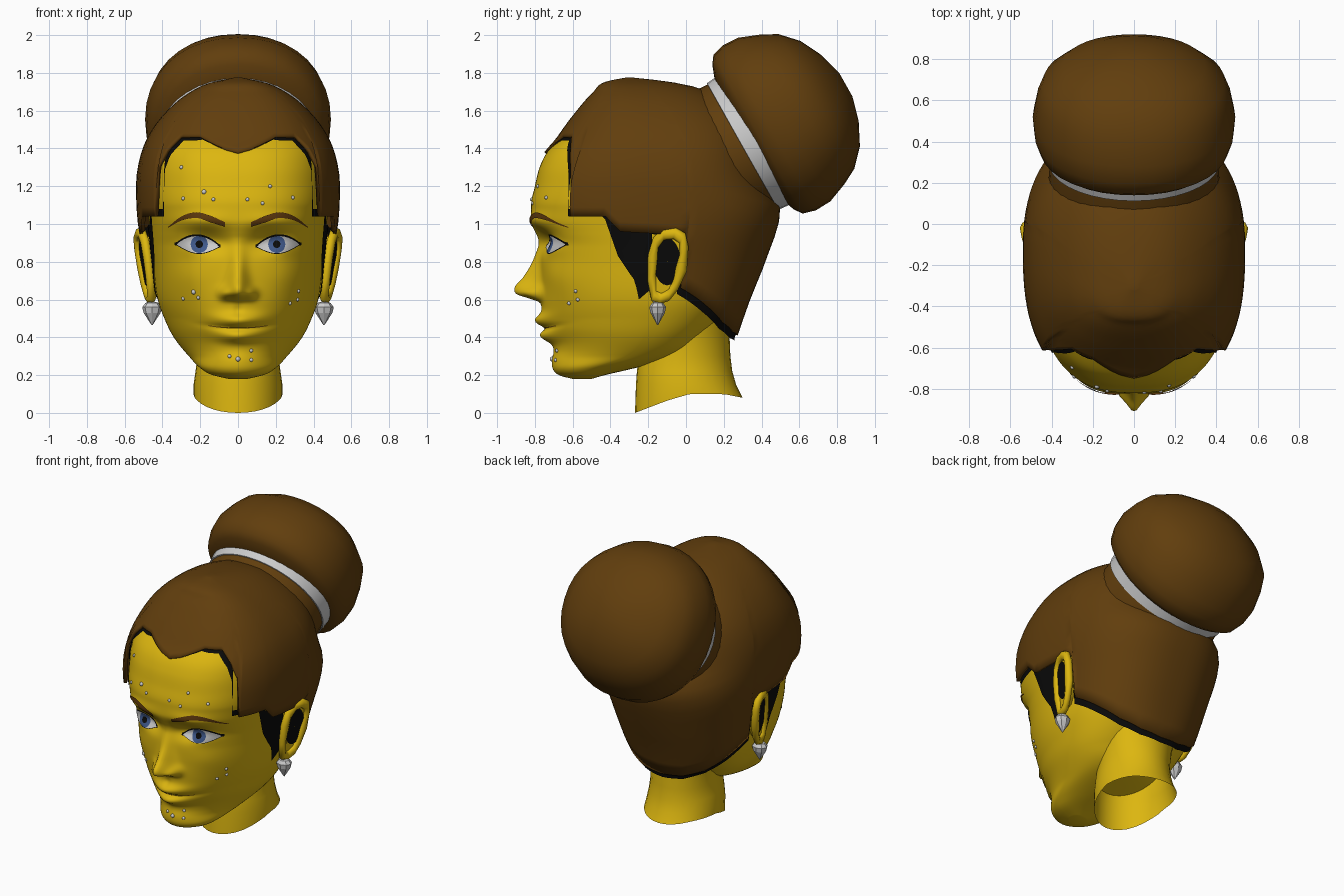
import bpy, bmesh
from math import sin, cos, pi, radians, exp, copysign
from mathutils import Vector
from mathutils.bvhtree import BVHTree

if "Cube" in bpy.data.objects:
    bpy.data.objects.remove(bpy.data.objects["Cube"])

COLORS = {"skin": (.72, .47, .005), "hair": (.12, .048, .004), "black": (.003, .003, .003),
          "white": (.8, .8, .8), "blue": (.05, .10, .26), "brow": (.11, .04, .004), "mouth": (.2, .1, .004)}
MATS = {}
for key, c in COLORS.items():
    MATS[key] = bpy.data.materials.new(key)
    MATS[key].diffuse_color = (*c, 1)


def smooth(tab, x):
    """Monotone cubic through (x, value) pairs."""
    if x <= tab[0][0]: return tab[0][1]
    if x >= tab[-1][0]: return tab[-1][1]
    i = max(k for k in range(len(tab) - 1) if tab[k][0] <= x)
    sec = [(b[1] - a[1]) / (b[0] - a[0]) for a, b in zip(tab, tab[1:])]

    def slope(k):
        if k == 0 or k == len(sec): return sec[min(k, len(sec) - 1)]
        a, b = sec[k - 1], sec[k]
        return 0 if a * b <= 0 else copysign(min(abs(a + b) / 2, 3 * abs(a), 3 * abs(b)), a)
    h = tab[i + 1][0] - tab[i][0]
    t = (x - tab[i][0]) / h
    return ((2*t**3 - 3*t*t + 1) * tab[i][1] + (3*t*t - 2*t**3) * tab[i + 1][1]
            + h * ((t**3 - 2*t*t + t) * slope(i) + (t**3 - t*t) * slope(i + 1)))


def linear(tab, x):
    for a, b in zip(tab, tab[1:]):
        if x <= b[0]: return a[1] + (b[1] - a[1]) * max(0, x - a[0]) / (b[0] - a[0])
    return tab[-1][1]


def grid(name, rows, mat=None, wrap=True, caps=(), wrap_rows=False, angle=50, face=None):
    """Mesh from rows of points; caps lists the row indices closed by a polygon."""
    bm = bmesh.new()
    vs = [[bm.verts.new(p) for p in r] for r in rows]
    n, m = len(rows[0]), len(rows)
    for i in range(m if wrap_rows else m - 1):
        for j in range(n if wrap else n - 1):
            a, b = vs[i], vs[(i + 1) % m]
            bm.faces.new((a[j], a[(j + 1) % n], b[(j + 1) % n], b[j]))
    for c in caps: bm.faces.new(vs[c])
    bmesh.ops.recalc_face_normals(bm, faces=bm.faces)
    if face and sum((f.normal.dot(face) * f.calc_area() for f in bm.faces)) < 0:
        bmesh.ops.reverse_faces(bm, faces=bm.faces)
    me = bpy.data.meshes.new(name)
    bm.to_mesh(me)
    tree = BVHTree.FromBMesh(bm)
    bm.free()
    ob = bpy.data.objects.new(name, me)
    bpy.context.collection.objects.link(ob)
    if mat: me.materials.append(MATS[mat])
    if angle:
        bpy.ops.object.select_all(action='DESELECT')
        ob.select_set(True)
        bpy.context.view_layer.objects.active = ob
        bpy.ops.object.shade_smooth_by_angle(angle=radians(angle))
    return ob, tree


# Horizontal section tables by height: front y, back y, half width, y of widest point
YC = [(.18, -.55), (.23, -.5), (.3, -.32), (.45, -.2), (.8, -.15), (1.2, -.12), (1.5, -.15), (1.78, -.3)]
HEAD = dict(
    f=[(.18, -.6), (.195, -.66), (.22, -.698), (.27, -.71), (.33, -.70), (.37, -.705), (.45, -.74), (.55, -.765),
       (.7, -.77), (.88, -.775), (.95, -.8), (1.02, -.82), (1.1, -.82), (1.2, -.8), (1.3, -.775), (1.38, -.735),
       (1.45, -.67), (1.5, -.61), (1.6, -.51), (1.7, -.37), (1.73, -.31)],
    b=[(.18, -.5), (.2, -.43), (.23, -.3), (.3, -.03), (.4, .1), (.6, .27), (.8, .36), (1.05, .44), (1.6, .1), (1.73, -.27)],
    w=[(.18, .05), (.2, .135), (.23, .19), (.3, .26), (.4, .34), (.5, .39), (.6, .425), (.8, .45), (1, .47),
       (1.2, .49), (1.4, .465), (1.6, .32), (1.7, .17), (1.73, .02)])
HAIR = dict(
    f=[(1, -.83), (1.2, -.82), (1.3, -.79), (1.38, -.75), (1.45, -.69), (1.5, -.655), (1.58, -.595), (1.7, -.49),
       (1.755, -.42), (1.775, -.32)],
    b=[(.4, .27), (.6, .34), (.8, .42), (1.08, .5), (1.2, .44), (1.7, .12), (1.755, -.1), (1.775, -.28)],
    w=[(.4, .36), (.5, .42), (.6, .45), (.8, .49), (1, .53), (1.2, .54), (1.4, .505), (1.5, .455), (1.6, .375),
       (1.7, .25), (1.75, .14), (1.775, .02)])


def section(t, z, T, grow=0):
    """Point on a head section; t = 0 is the front, pi the back."""
    yc, w = smooth(YC, z), smooth(T['w'], z) + grow
    c = cos(t)
    n = linear([(.2, 1.8), (.5, 1.9), (.8, 2.2), (1.1, 2.6)], z) if c > 0 else 2.4
    d = yc - smooth(T['f'], z) + grow if c > 0 else smooth(T['b'], z) - yc + grow
    return Vector((copysign(abs(sin(t)) ** (2 / n) * w, sin(t)), yc - copysign(abs(c) ** (2 / n) * d, c), z))


def bump(x, z, x0, z0, sx, sz):
    return exp(-((x - x0) / sx) ** 2 - ((z - z0) / sz) ** 2)


NOSE = [(.55, 0), (.585, .008), (.605, .06), (.63, .13), (.655, .14), (.72, .09), (.8, .042), (.93, 0)]
NOSE_W = [(.58, .06), (.64, .06), (.7, .05), (.8, .042), (.95, .045)]


def relief(x, z):
    """How far the face features stand out from the plain sections."""
    a = abs(x)
    d = smooth(NOSE, z) * exp(-(a / smooth(NOSE_W, z)) ** 2)
    d += .04 * bump(a, z, .07, .632, .03, .03)
    d -= .065 * bump(a, z, .17, .91, .12, .06)
    d += .03 * bump(a, z, .23, .885, .085, .05) + .015 * bump(a, z, .2, 1.02, .13, .04)
    m = z - .5 * a * a                      # lips curve up at the corners
    d += .048 * bump(a, m, 0, .488, .12, .036) + .052 * bump(a, m, 0, .405, .11, .034)
    d -= .018 * bump(a, m, 0, .448, .15, .013) + .008 * bump(a, z, 0, .54, .02, .03)
    d += .015 * bump(a, z, .27, .72, .1, .1)
    return d


# Head with face
ts = [-pi / 2 + pi * i / 120 for i in range(120)] + [pi / 2 + pi * i / 30 for i in range(30)]
rows = []
for z in [.18, .183, .187, .193, .2, .208] + [.217 + .0101 * i for i in range(150)]:
    row = []
    for t in ts:
        p = section(t, z, HEAD)
        if cos(t) > 0: p.y -= relief(p.x, z) * min(1, cos(t) * 3)
        row.append(p)
    rows.append(row)
head, TREE = grid("head", rows, "skin", caps=(0, -1), angle=80)

# Neck, open at the bottom with a sloping rim
rows = []
for f, b, w, z in [(-.27, .3, .235, None), (-.265, .265, .235, .15), (-.26, .245, .225, .22), (-.25, .235, .215, .3),
                   (-.2, .23, .23, .42), (-.15, .22, .25, .52)]:
    row = []
    for i in range(32):
        y = (f + b) / 2 - (b - f) / 2 * cos(i * pi / 16)
        zz = z or linear([(-.27, 0), (-.1, .065), (.02, .1), (.2, .1), (.3, .08)], y)
        row.append((w * sin(i * pi / 16), y, zz))
    rows.append(row)
grid("neck", rows, "skin")

# Hair cap, its lower edge following the hairline
LINE = [(0, 1.38), (12, 1.435), (19, 1.465), (34, 1.465), (43, 1.39), (48, 1.3), (51, 1.04), (70, 1.04), (76, .96),
        (88, .95), (100, .93), (101, .66), (120, .565), (140, .475), (160, .425), (180, .41)]
half = sorted(set([k for k, _ in LINE] + list(range(4, 180, 4))))
cols = half + [-k for k in half[-2:0:-1]]
rows = [[section(radians(k), linear(LINE, abs(k)) + (1.775 - linear(LINE, abs(k))) * sin(s / 24 * pi / 2), HAIR)
         for k in cols] for s in range(25)]
hair, _ = grid("hair", rows, "hair", caps=(-1,))
shell = hair.modifiers.new("thickness", 'SOLIDIFY')
shell.thickness, shell.offset = .02, -1

# Black roots showing below the hairline
rows = []
for s in (.04, .01, -.01, -.03):
    row = []
    for k in cols:
        a = abs(k)
        drop = s if s > 0 else s * linear([(0, 0), (25, .8), (48, .8), (51, 0), (90, 0), (101, 1)], a)
        T, grow = (HEAD, .01) if a < 95 else (HAIR, -.012)
        row.append(section(radians(k - 1.5 * sin(radians(k))), linear(LINE, a) + drop, T, grow))
    rows.append(row)
grid("hair_roots", rows, "black")


# Bun, band and hair gathered under it: rings round a tilted axis
def rings(name, centre, profile, mat, sx, caps=(), closed=False, power=1):
    N, U = Vector((0, .87, .49)), Vector((0, -.49, .87))
    sq = lambda v: copysign(abs(v) ** power, v)
    rows = []
    for h, r in profile:
        x = linear(sx, h)
        rows.append([Vector(centre) + N * h + U * r * sq(cos(i * pi / 18)) + Vector((r * x * sq(sin(i * pi / 18)), 0, 0))
                     for i in range(36)])
    grid(name, rows, mat, caps=caps, wrap_rows=closed)


rings("bun", (0, .355, 1.46), [(-.03, .36), (0, .44), (.03, .482), (.1, .502), (.19, .498), (.3, .455), (.385, .41),
      (.47, .32), (.53, .2), (.565, .07)], "hair", [(0, .95), (.15, .97), (.4, 1.08)], caps=(0, -1), power=.93)
EVEN = [(0, 1.08), (1, 1.08)]
rings("hair_band", (0, .335, 1.43), [(-.045, .36), (-.04, .385), (.06, .395), (.06, .36)], None, EVEN, closed=True)
rings("gathered_hair", (0, .335, 1.43), [(-.3, .37), (-.15, .385), (0, .375)], "hair", EVEN)


# Thin patches laid on the head surface, seen from the front or from a side
def patch(name, u0, u1, top, bottom, mat, lift, view, m=18, n=5):
    rows = []
    for i in range(m + 1):
        u = u0 + (u1 - u0) * i / m
        row = []
        for j in range(n + 1):
            z = bottom(u) + (top(u) - bottom(u)) * j / n
            o = Vector((u, -2, z)) if view.y else Vector((view.x * 2, u, z))
            hit = TREE.ray_cast(o, -view)[0] or o - view * 1.3
            row.append(hit + view * lift)
        rows.append(row)
    grid(name, rows, mat, wrap=False, face=view)


FRONT = Vector((0, -1, 0))
arc = lambda x, p=1: max(0, sin(pi * min(1, max(0, (x - .1) / .225)))) ** p
up = lambda x: .88 + .05 * (x - .1) + .05 * arc(x, .8)
low = lambda x: .88 + .05 * (x - .1) - .04 * arc(x)


def disc(r):
    h = lambda x: max(0, r * r - (abs(x) - .205) ** 2) ** .5
    return (lambda x: min(up(abs(x)), .893 + h(x))), (lambda x: max(low(abs(x)), .893 - h(x)))


BROW_T = [(.07, 1.01), (.15, 1.045), (.22, 1.062), (.3, 1.04), (.37, .985)]
BROW_B = [(.07, .985), (.15, 1.01), (.22, 1.032), (.3, 1.018), (.37, .98)]
BURN_T = [(-.43, 1.05), (-.36, .97), (-.18, .97)]
BURN_B = [(-.43, 1.03), (-.36, .83), (-.3, .74), (-.27, .7), (-.25, .6), (-.18, .66)]
EAR = [(-.17, .62), (-.18, .72), (-.175, .82), (-.16, .9), (-.12, .945), (-.06, .95), (-.018, .925), (-.01, .86),
       (-.025, .76), (-.055, .68), (-.09, .625), (-.135, .605)]
ear_x = lambda y, z: .445 + .25 * (y + .2) + .12 * (z - .6)

for side, s in (("right", -1), ("left", 1)):
    # Eye layers, brow and sideburn
    patch(side + "_lashes", s * .092, s * .335, lambda x: up(abs(x)) + .01, lambda x: low(abs(x)) - .004, "black", .004, FRONT)
    patch(side + "_eye", s * .1, s * .325, lambda x: up(abs(x)), lambda x: low(abs(x)), "white", .007, FRONT)
    for part, r, mat, lift in (("iris", .046, "blue", .010), ("pupil", .02, "black", .013)):
        t, b = disc(r)
        patch(f"{side}_{part}", s * (.205 - r), s * (.205 + r), t, b, mat, lift, FRONT)
    patch(side + "_brow", s * .07, s * .37, lambda x: smooth(BROW_T, abs(x)), lambda x: smooth(BROW_B, abs(x)),
          "brow", .008, FRONT)
    patch(side + "_sideburn", -.43, -.18, lambda y: linear(BURN_T, y), lambda y: linear(BURN_B, y), "black", .008,
          Vector((s, 0, 0)))
    # Ear: rim, back and dark hollow
    mid, rim, back = Vector((0, -.1, .78)), [], [[], []]
    for y, z in EAR:
        c = Vector((s * ear_x(y, z), y, z))
        d = Vector((0, y, z)) - mid
        d.normalize()
        rim.append([c + .031 * (d * cos(a * pi / 4) + Vector((.8 * sin(a * pi / 4), 0, 0))) for a in range(8)])
        back[0].append(c)
        back[1].append((s * .40, -.1 + (y + .1) * .75, .78 + (z - .78) * .75))
    grid(side + "_ear_rim", rim, "skin", wrap_rows=True, angle=80)
    grid(side + "_ear_back", back, "skin", caps=(0,))
    hollow = []
    for k in (1, .5, .02):
        ring = [(-.1 + .072 * k * cos(a * pi / 10), .8 + .125 * k * sin(a * pi / 10)) for a in range(20)]
        hollow.append([(s * (ear_x(y, z) + .006), y, z) for y, z in ring])
    grid(side + "_ear_hollow", hollow, "black", face=Vector((s, 0, 0)))
    # Earring: faceted drop on a small hoop
    drop = [[(s * .455 + r * cos(a * pi / 4), -.15 + .85 * r * sin(a * pi / 4), z) for a in range(8)]
            for z, r in ((.465, .003), (.53, .045), (.56, .052), (.582, .035), (.59, .008))]
    grid(side + "_earring", drop, caps=(0, -1), angle=0)
    bpy.ops.mesh.primitive_torus_add(major_radius=.022, minor_radius=.005, major_segments=16, minor_segments=6,
                                     location=(s * .46, -.15, .6), rotation=(0, pi / 2, 0))
    bpy.context.object.name = side + "_earring_hoop"

# Mouth line
patch("mouth_line", -.155, .155, lambda x: .452 + .5 * x * x, lambda x: .446 + .55 * x * x,
      "mouth", .004, FRONT, n=2)

# Face studs
STUDS = [(-.3, 1.3), (-.18, 1.17), (-.29, 1.135), (-.13, 1.13), (.05, 1.13), (.13, 1.11), (.17, 1.2), (.29, 1.14),
         (-.235, .64), (-.21, .61), (-.29, .605), (.32, .645), (.315, .6), (.275, .58), (-.045, .3), (0, .285),
         (.07, .33), (.07, .28)]
for i, (x, z) in enumerate(STUDS):
    hit = TREE.ray_cast(Vector((x, -2, z)), -FRONT)[0]
    bpy.ops.mesh.primitive_uv_sphere_add(segments=10, ring_count=6, radius=.013 if i % 7 == 1 else .01, location=hit)
    bpy.context.object.name = f"stud_{i + 1}"
    bpy.ops.object.shade_smooth()

for m in bpy.data.materials:
    if m.users and not m.is_grease_pencil:
        m.use_nodes = True
        m.node_tree.nodes["Principled BSDF"].inputs["Base Color"].default_value = m.diffuse_color
